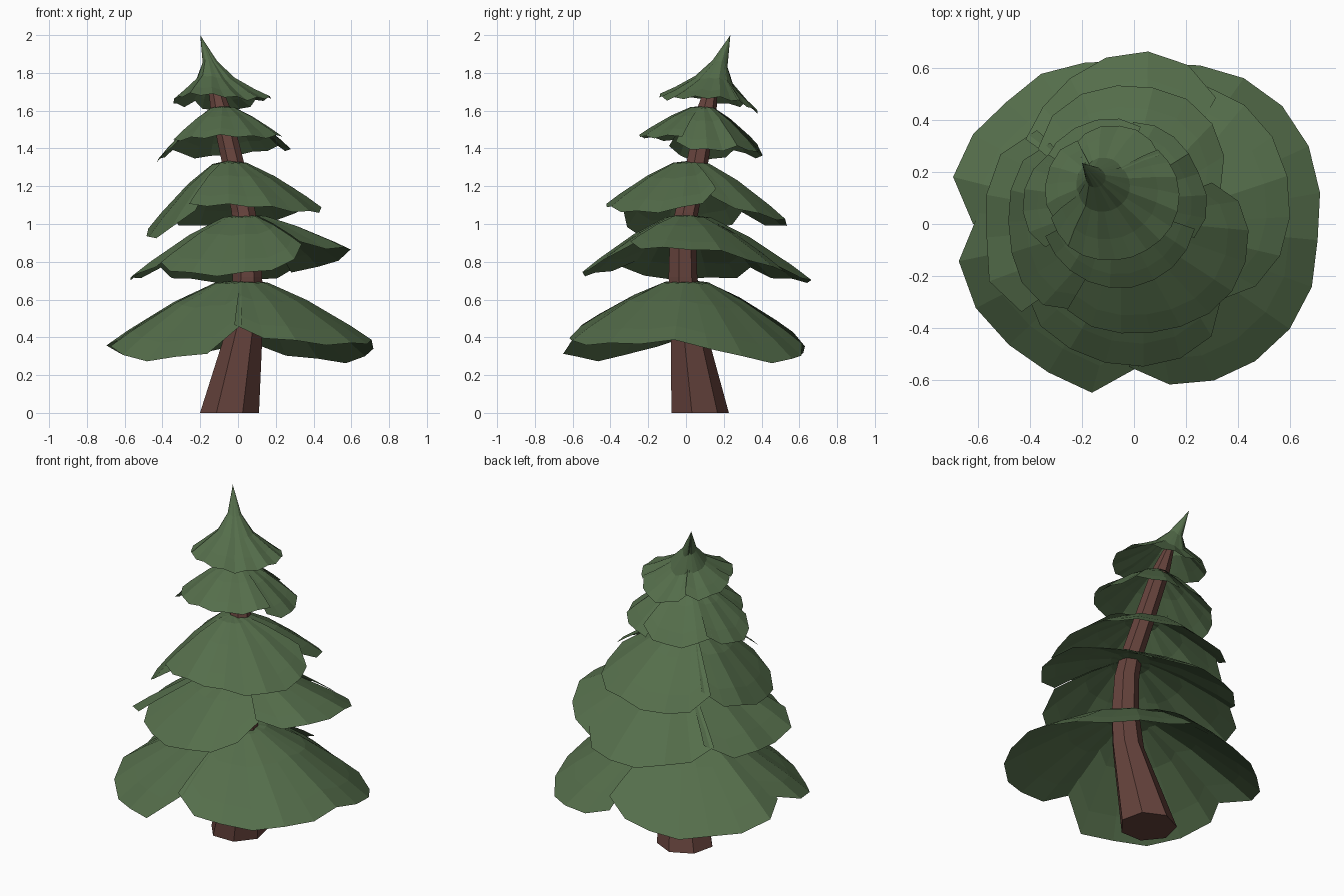
import bpy, bmesh, math
from mathutils import Vector


def material(name, rgb):
    m = bpy.data.materials.new(name)
    m.diffuse_color = (*rgb, 1)
    return m


GREEN = material("needles", (0.09, 0.155, 0.07))
BROWN = material("bark", (0.13, 0.055, 0.045))


def finish(name, bm, mat):
    mesh = bpy.data.meshes.new(name)
    bm.to_mesh(mesh)
    bm.free()
    mesh.materials.append(mat)
    ob = bpy.data.objects.new(name, mesh)
    bpy.context.collection.objects.link(ob)


def sample(vals, u):
    f = u * (len(vals) - 1)
    i = min(int(f), len(vals) - 2)
    return vals[i] + (vals[i + 1] - vals[i]) * (f - i)


# Profiles: (fraction outwards, fraction of drop, sideways shift towards the rim centre)
DOME = [(0.2, 0.05, 0), (0.5, 0.34, 0), (0.84, 0.77, 0), (1, 1, 0)]
SPIRE = [(0.15, 0.42, .3), (0.4, 0.69, .3), (0.75, 0.88, .1), (1, 1, 0)]


# A tier of overlapping pleated fans; each lobe is (start deg, end deg, radii, rim heights)
def tier(name, apex, centre, lobes, profile=DOME):
    bm = bmesh.new()
    apex = Vector(apex)
    lean = Vector((centre[0] - apex.x, centre[1] - apex.y, 0))
    for a0, a1, radii, heights in lobes:
        n = max(4, round((a1 - a0) / 15))
        tip = bm.verts.new(apex)
        cols = []
        for i in range(n + 1):
            u = i / n
            a = math.radians(a0 + (a1 - a0) * u)
            r, z = sample(radii, u), sample(heights, u)
            rim = Vector((centre[0] + r * math.cos(a), centre[1] + r * math.sin(a), z))
            pleat = 0.007 * (-1) ** i
            col = []
            for t, drop, shift in profile:
                p = apex.lerp(rim, t) + lean * shift
                p.z = apex.z + (rim.z - apex.z) * drop + pleat * t
                col.append(bm.verts.new(p))
            cols.append(col)
        for c, d in zip(cols, cols[1:]):
            bm.faces.new((tip, c[0], d[0]))
            for k in range(len(profile) - 1):
                bm.faces.new((c[k], c[k + 1], d[k + 1], d[k]))
    finish(name, bm, GREEN)


tier("foliage_bottom", (0.02, 0, 0.705), (0, 0), [
    (-92, 82, [.55, .65, .69, .72, .73, .71, .73, .74, .72, .67, .62],
     [.46, .39, .37, .36, .37, .38, .34, .27, .27, .30, .36]),
    (78, 180, [.58, .63, .65, .68, .68, .71, .72, .62], [.42, .36, .31, .30, .30, .32, .35, .40]),
    (176, 272, [.60, .69, .69, .67, .66, .67, .55], [.41, .36, .30, .28, .29, .32, .46])])

tier("foliage_lower", (0.04, 0.0, 1.05), (0, 0), [
    (-42, 62, [.44, .54, .59, .61, .63, .63, .60], [.90, .87, .87, .87, .83, .77, .75]),
    (57, 142, [.58, .66, .67, .63, .58, .53], [.77, .71, .69, .70, .71, .77]),
    (136, 218, [.52, .58, .58, .57, .60, .55], [.78, .72, .71, .71, .72, .78]),
    (212, 320, [.49, .54, .54, .55, .55, .54, .44], [.80, .75, .73, .73, .75, .79, .90])])

tier("foliage_middle", (-0.05, 0.02, 1.335), (0, 0), [
    (-128, 28, [.42, .43, .42, .43, .45, .46, .45, .43, .34],
     [1.10, 1.10, 1.10, 1.09, 1.07, 1.06, 1.07, 1.10, 1.18]),
    (22, 142, [.36, .46, .52, .53, .54, .54, .47], [1.14, 1.07, 1.03, 1.02, .99, .98, 1.06]),
    (136, 236, [.45, .50, .49, .48, .49, .48, .40], [1.08, .99, .96, .93, .92, .96, 1.08])])

tier("foliage_upper", (-0.08, 0.09, 1.625), (-0.07, 0.08), [
    (-155, -18, [.30, .31, .32, .33, .33, .33, .32], [1.44, 1.45, 1.46, 1.47, 1.46, 1.46, 1.47]),
    (-24, 78, [.33, .36, .34, .34, .34, .32], [1.43, 1.39, 1.39, 1.41, 1.38, 1.37]),
    (72, 150, [.31, .33, .33, .33, .32], [1.42, 1.36, 1.35, 1.36, 1.40]),
    (144, 212, [.32, .35, .36, .36, .32], [1.40, 1.35, 1.33, 1.34, 1.42])])

tier("foliage_top", (-0.2, 0.235, 2.0), (-0.085, 0.11), [
    (-160, 45, [.25, .26, .25, .25, .26, .26, .25], [1.67, 1.69, 1.68, 1.66, 1.67, 1.67, 1.65]),
    (40, 128, [.24, .27, .27, .27, .24], [1.66, 1.61, 1.59, 1.60, 1.65]),
    (122, 204, [.25, .27, .26, .26, .24], [1.65, 1.62, 1.64, 1.65, 1.68])], SPIRE)

# Bent, tapering trunk: (x, y, z, radius)
path = [(-0.045, 0.067, 0, .16), (0.045, 0.0, 0.5, .09), (0.05, -0.02, 0.72, .08),
        (0.04, -0.02, 0.95, .072), (0.03, 0.0, 1.06, .065), (-0.03, 0.06, 1.34, .06),
        (-0.095, 0.11, 1.62, .053), (-0.13, 0.14, 1.76, .03)]
bm = bmesh.new()
SIDES = 7
rings = []
for x, y, z, r in path:
    rings.append([bm.verts.new((x + r * math.cos(math.tau * (k + .75) / SIDES),
                                y + r * math.sin(math.tau * (k + .75) / SIDES), z))
                  for k in range(SIDES)])
for a, b in zip(rings, rings[1:]):
    for k in range(SIDES):
        j = (k + 1) % SIDES
        bm.faces.new((a[k], a[j], b[j], b[k]))
bm.faces.new(rings[0][::-1])
bm.faces.new(rings[-1])
finish("trunk", bm, BROWN)
